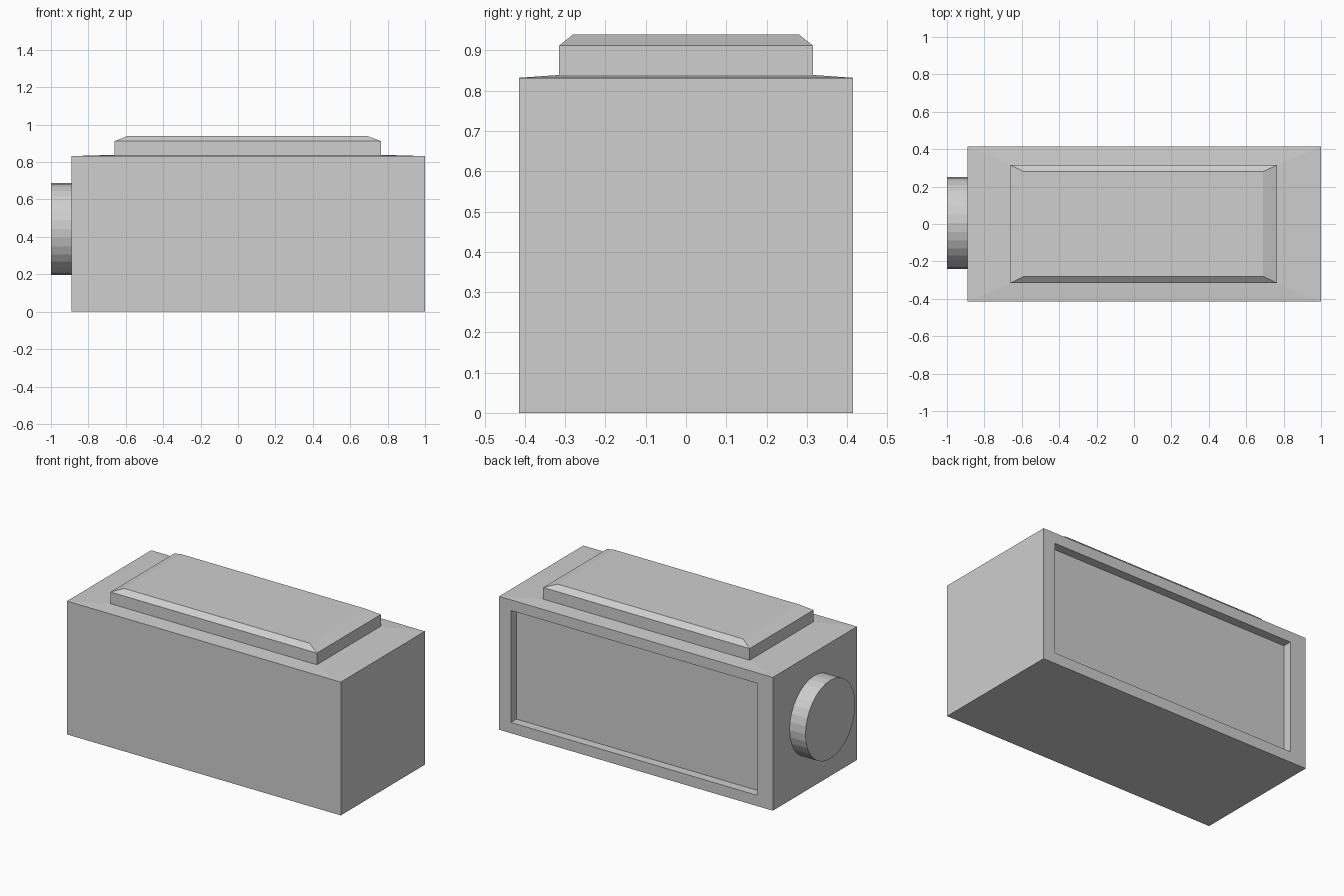
import bpy, bmesh, math
from mathutils import Matrix, Vector

cube = bpy.data.objects.get("Cube")
if cube:
    bpy.data.objects.remove(cube, do_unlink=True)

grey = bpy.data.materials.new("light_grey")
grey.use_nodes = True
color = (0.62, 0.62, 0.62, 1)
grey.diffuse_color = color
grey.node_tree.nodes["Principled BSDF"].inputs["Base Color"].default_value = color


def finish(name, bm):
    bmesh.ops.recalc_face_normals(bm, faces=bm.faces)
    mesh = bpy.data.meshes.new(name)
    bm.to_mesh(mesh)
    bm.free()
    mesh.materials.append(grey)
    obj = bpy.data.objects.new(name, mesh)
    bpy.context.collection.objects.link(obj)
    return obj


def loft(name, sections, axis):
    """Joins rectangles (x0, x1, v0, v1, level) stacked along y or z, capped at both ends."""
    bm = bmesh.new()
    rings = []
    for x0, x1, v0, v1, level in sections:
        corners = [(x0, v0), (x1, v0), (x1, v1), (x0, v1)]
        rings.append([bm.verts.new((x, level, v) if axis == "y" else (x, v, level))
                      for x, v in corners])
    for a, b in zip(rings, rings[1:]):
        for i in range(4):
            j = (i + 1) % 4
            bm.faces.new((a[i], a[j], b[j], b[i]))
    bm.faces.new(rings[0])
    bm.faces.new(rings[-1])
    return finish(name, bm)


# Main box, with a shallow recessed panel sunk into the back
left, right, depth, height = -0.89, 1.0, 0.415, 0.832
opening = (-0.78, 0.918, 0.067, 0.766)
loft("body", [
    (left, right, 0, height, -depth),
    (left, right, 0, height, depth),
    (*opening, depth),
    (*opening, depth - 0.055),
], "y")

# Very shallow hipped lid, rising to the raised panel
panel = (-0.66, 0.765, -0.315, 0.315)
loft("lid_slope", [
    (left, right, -depth, depth, height),
    (*panel, height + 0.007),
], "z")

# Raised top panel with a chamfered rim
loft("top_panel", [
    (*panel, height),
    (*panel, 0.912),
    (-0.59, 0.69, -0.28, 0.28, 0.94),
], "z")

# Round knob on the side
bm = bmesh.new()
place = Matrix.Translation(Vector((-0.94, 0.005, 0.442))) @ Matrix.Rotation(math.pi / 2, 4, "Y")
bmesh.ops.create_cone(bm, cap_ends=True, segments=32, radius1=0.245, radius2=0.245,
                      depth=0.12, matrix=place)
finish("side_knob", bm)
